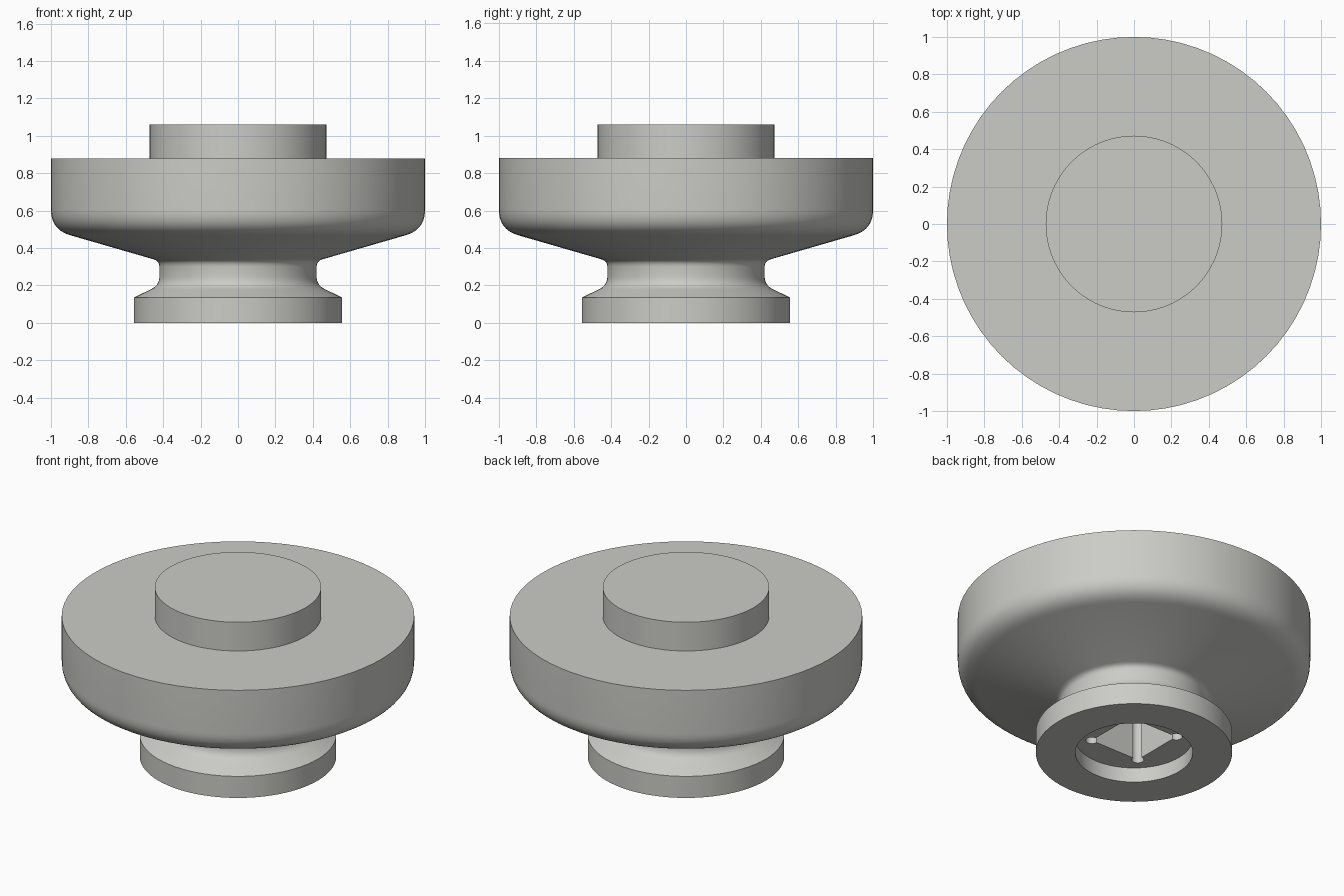
import bpy, bmesh, math
from mathutils import Vector

if "Cube" in bpy.data.objects:
    bpy.data.objects.remove(bpy.data.objects["Cube"])

SEGMENTS = 72


def fillet(a, corner, b, steps=6):
    """Rounded corner between two tangent points."""
    a, c, b = Vector(a), Vector(corner), Vector(b)
    ts = [i / steps for i in range(steps + 1)]
    return [tuple((1 - t) ** 2 * a + 2 * t * (1 - t) * c + t * t * b) for t in ts]


def new_object(name, bm):
    bmesh.ops.recalc_face_normals(bm, faces=bm.faces[:])
    mesh = bpy.data.meshes.new(name)
    bm.to_mesh(mesh)
    bm.free()
    obj = bpy.data.objects.new(name, mesh)
    bpy.context.collection.objects.link(obj)
    return obj


def revolve(name, profile):
    """Solid of revolution around z; both profile ends are capped."""
    bm = bmesh.new()
    rings = []
    for r, z in profile:
        rings.append([bm.verts.new((r * math.cos(i * math.tau / SEGMENTS),
                                    r * math.sin(i * math.tau / SEGMENTS), z))
                      for i in range(SEGMENTS)])
    for lo, hi in zip(rings, rings[1:]):
        for i in range(SEGMENTS):
            j = (i + 1) % SEGMENTS
            bm.faces.new((lo[i], lo[j], hi[j], hi[i]))
    bm.faces.new(rings[0])
    bm.faces.new(rings[-1])
    return new_object(name, bm)


def socket_cutter(half, relief, z0, z1):
    """Square prism with round reliefs at its corners."""
    bm = bmesh.new()
    verts = []
    for k in range(4):
        mid = math.pi / 4 + k * math.pi / 2
        cx, cy = half * math.sqrt(2) * math.cos(mid), half * math.sqrt(2) * math.sin(mid)
        for i in range(19):
            a = mid + math.radians(-135 + 15 * i)
            verts.append(bm.verts.new((cx + relief * math.cos(a), cy + relief * math.sin(a), z0)))
    base = bm.faces.new(verts)
    top = bmesh.ops.extrude_face_region(bm, geom=[base])
    bmesh.ops.translate(bm, vec=(0, 0, z1 - z0),
                        verts=[v for v in top["geom"] if isinstance(v, bmesh.types.BMVert)])
    return new_object("socket_cutter", bm)


# Turned body: recessed foot, waist, flared disc and top boss
profile = [(0.333, 0.092), (0.333, 0), (0.557, 0), (0.557, 0.135)]
profile += fillet((0.465, 0.18), (0.42, 0.20), (0.42, 0.25))
profile += fillet((0.42, 0.30), (0.42, 0.33), (0.449, 0.339), 4)
profile += fillet((0.895, 0.468), (1.0, 0.498), (1.0, 0.605), 10)
profile += [(1.0, 0.88), (0.472, 0.88), (0.472, 1.06)]
body = revolve("knob_body", profile)

# Square socket in the underside
cutter = socket_cutter(0.17, 0.035, 0.04, 0.55)
cut = body.modifiers.new("socket", "BOOLEAN")
cut.operation = "DIFFERENCE"
cut.solver = "EXACT"
cut.object = cutter
bpy.context.view_layer.objects.active = body
body.select_set(True)
bpy.ops.object.modifier_apply(modifier=cut.name)
bpy.data.objects.remove(cutter)

# Finish
grey = bpy.data.materials.new("light_grey")
grey.diffuse_color = (0.60, 0.60, 0.57, 1)
grey.use_nodes = True
grey.node_tree.nodes["Principled BSDF"].inputs["Base Color"].default_value = grey.diffuse_color
body.data.materials.clear()
body.data.materials.append(grey)
bpy.ops.object.shade_smooth_by_angle(angle=math.radians(22))
